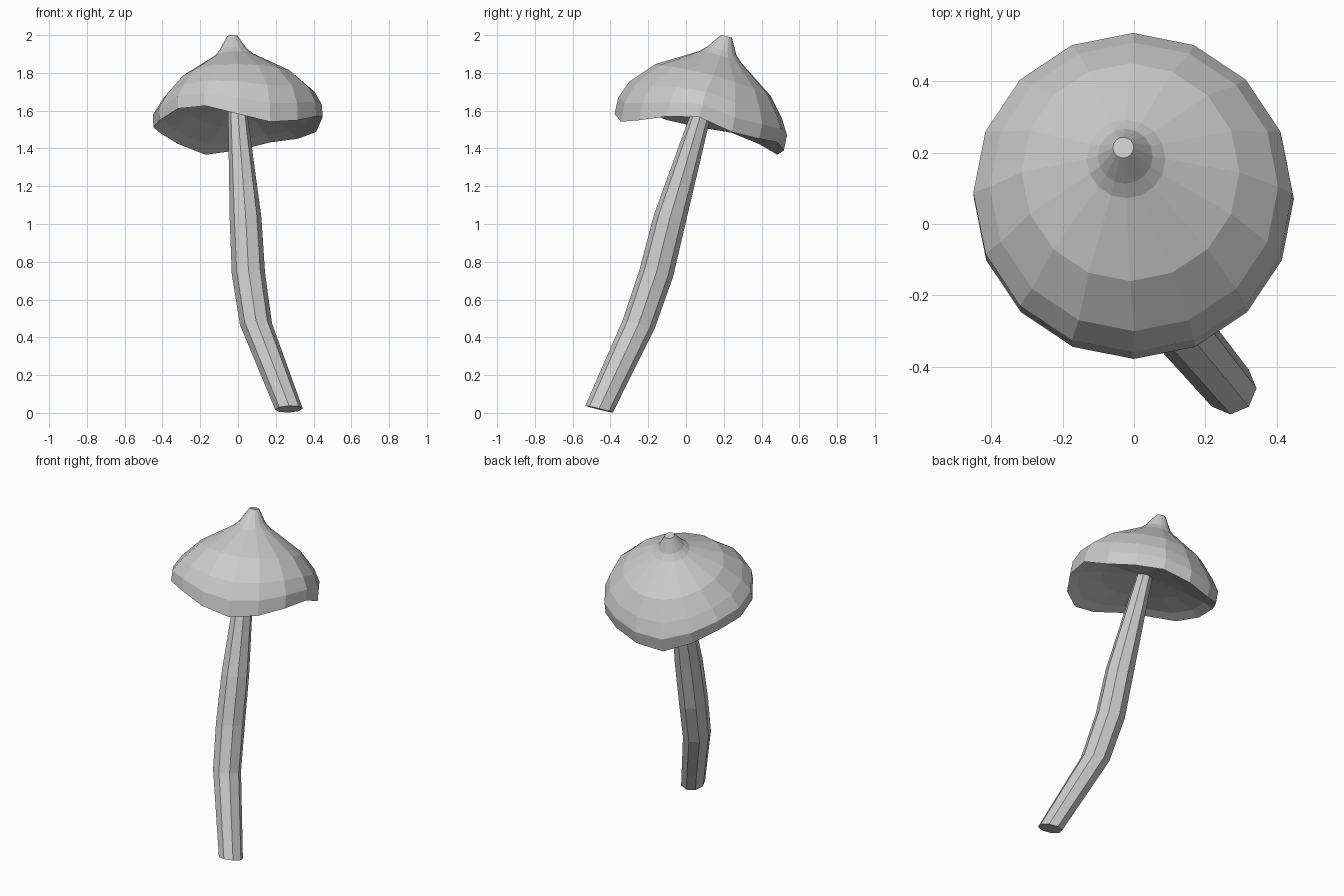
import bpy
import bmesh
from math import cos, sin, tau

default_cube = bpy.data.objects.get("Cube")
if default_cube:
    bpy.data.objects.remove(default_cube, do_unlink=True)

grey = bpy.data.materials.new("light_grey")
grey.use_nodes = True
colour = (0.6, 0.6, 0.6, 1)
grey.diffuse_color = colour
grey.node_tree.nodes["Principled BSDF"].inputs["Base Color"].default_value = colour


def loft(name, sides, rings, wave=None):
    """Skin tilted rings (x, y, z, radius, slope_x, slope_y, wave_amount)."""
    bm = bmesh.new()
    loops = []
    for cx, cy, cz, r, sx, sy, amount in rings:
        loop = []
        for k in range(sides):
            dx, dy = r * cos(tau * k / sides), r * sin(tau * k / sides)
            dz = sx * dx + sy * dy + (amount * wave[k] if wave else 0)
            loop.append(bm.verts.new((cx + dx, cy + dy, cz + dz)))
        loops.append(loop)
    for a, b in zip(loops, loops[1:]):
        for k in range(sides):
            n = (k + 1) % sides
            bm.faces.new((a[k], a[n], b[n], b[k]))
    bm.faces.new(loops[0])
    bm.faces.new(loops[-1])
    bmesh.ops.recalc_face_normals(bm, faces=bm.faces)
    mesh = bpy.data.meshes.new(name)
    bm.to_mesh(mesh)
    bm.free()
    mesh.materials.append(grey)
    obj = bpy.data.objects.new(name, mesh)
    bpy.context.collection.objects.link(obj)
    return obj


# Cap: pointed tip, tilted dome, wavy rim, then a shallow hollow underside
rim_wave = [.03, -.01, -.01, 0, -.025, -.045, 0, .035,
            .03, .03, .055, .04, -.02, -.065, -.045, 0]
cap_rings = [
    (-.03, .214, 1.993, .029, .03, -.25, 0),
    (-.025, .19, 1.917, .077, .06, -.3, 0),
    (-.022, .182, 1.885, .11, .06, -.28, 0),
    (-.01, .145, 1.765, .305, .06, -.28, .15),
    (0, .104, 1.665, .404, .06, -.24, .4),
    (-.003, .088, 1.585, .447, .06, -.22, .7),
    (0, .07, 1.509, .448, .06, -.21, 1),
    (0, .075, 1.54, .39, .06, -.21, .8),
    (0, .08, 1.585, .25, .06, -.21, .4),
    (0, .085, 1.62, .04, .06, -.21, 0),
]
loft("mushroom_cap", len(rim_wave), cap_rings, rim_wave)

# Stem: bent eight-sided stalk, ending inside the cap
stem_path = [
    (.27, -.46, .02, .073),
    (.095, -.25, .47, .085),
    (.055, -.157, .74, .088),
    (.04, -.085, 1.03, .084),
    (-.003, .085, 1.6, .05),
    (-.007, .105, 1.67, .046),
]
loft("mushroom_stem", 8, [(*p, .04, -.25, 0) for p in stem_path])
